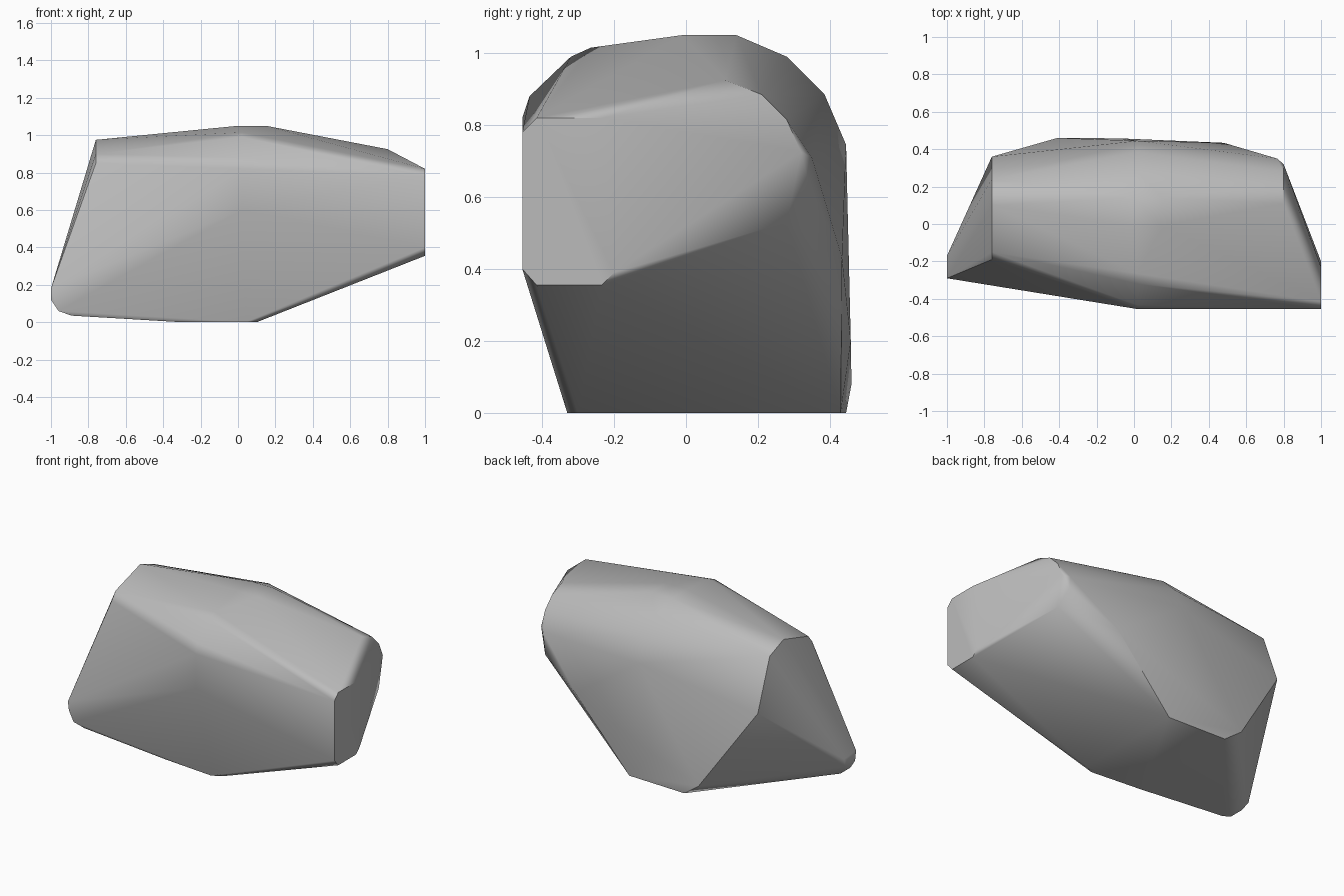
import bpy
import bmesh
import math

# Remove the default cube
default_cube = bpy.data.objects.get("Cube")
if default_cube:
    bpy.data.objects.remove(default_cube, do_unlink=True)


def make_material(name, colour):
    material = bpy.data.materials.new(name)
    material.use_nodes = True
    material.diffuse_color = colour
    shader = material.node_tree.nodes["Principled BSDF"]
    shader.inputs["Base Color"].default_value = colour
    shader.inputs["Roughness"].default_value = 0.9
    return material


def section(x, profile):
    """Place a (y, z) outline across the boulder at the given x."""
    return [(x, y, z) for y, z in profile]


def build_boulder(name, corners, material):
    """Wrap the corner points in a faceted skin and soften shallow edges."""
    mesh = bpy.data.meshes.new(name)
    bm = bmesh.new()
    for corner in corners:
        bm.verts.new(corner)
    hull = bmesh.ops.convex_hull(bm, input=bm.verts[:])
    loose = {v for v in hull["geom_interior"] + hull["geom_unused"]
             if isinstance(v, bmesh.types.BMVert)}
    bmesh.ops.delete(bm, geom=list(loose), context="VERTS")
    # Merge nearly coplanar triangles into broad chipped facets
    bmesh.ops.dissolve_limit(bm, angle_limit=math.radians(1.5),
                             verts=bm.verts[:], edges=bm.edges[:])
    bmesh.ops.recalc_face_normals(bm, faces=bm.faces[:])
    bm.to_mesh(mesh)
    bm.free()
    mesh.materials.append(material)
    boulder = bpy.data.objects.new(name, mesh)
    bpy.context.collection.objects.link(boulder)
    bpy.ops.object.select_all(action="DESELECT")
    boulder.select_set(True)
    bpy.context.view_layer.objects.active = boulder
    bpy.ops.object.shade_smooth_by_angle(angle=math.radians(35))
    # Keep broad facets flat while the narrow chamfers blend between them
    weighted = boulder.modifiers.new("facet_normals", "WEIGHTED_NORMAL")
    weighted.keep_sharp = True
    return boulder


# Low pointed end
tip = section(-1, [(-.29, .18), (-.17, .17), (-.28, .12), (-.18, .12)])
tip += section(-.96, [(-.29, .06), (-.19, .06)])
tip += section(-.89, [(-.28, .035), (-.22, .035)])

# Upper edge above the pointed end
shoulder = section(-.76, [(.36, .6), (.24, .92), (.1, .975),
                          (-.15, .9), (-.19, .85)])

# Thick middle, with a flat ridge on top
waist = section(.02, [(-.455, .82), (-.435, .88), (-.32, .99), (-.265, 1.015),
                      (.28, .99), (.385, .885), (.445, .745), (-.455, .6)])
ridge = [p for x in (0, .15) for p in section(x, [(-.01, 1.05), (.14, 1.05)])]

# Flat base and the back corner
base = section(.1, [(-.3, 0), (.43, 0)]) + section(-.3, [(-.3, 0), (.445, 0)])
base += [(.04, -.33, 0), (-.41, .46, .08), (-.08, .458, .2), (.48, .434, .43)]

# Squared end and its slanted back half
end_face = section(1, [(-.455, .4), (-.455, .78), (-.415, .82), (-.23, .82),
                       (-.2, .39), (-.235, .355), (-.415, .355)])
end_slope = section(.8, [(.11, .925), (.21, .885), (.28, .815), (.32, .725),
                         (.28, .53)]) + section(.765, [(.35, .71), (.34, .64)])

stone = make_material("stone_grey", (0.5, 0.5, 0.5, 1))
build_boulder("boulder", tip + shoulder + waist + ridge + base
              + end_face + end_slope, stone)
